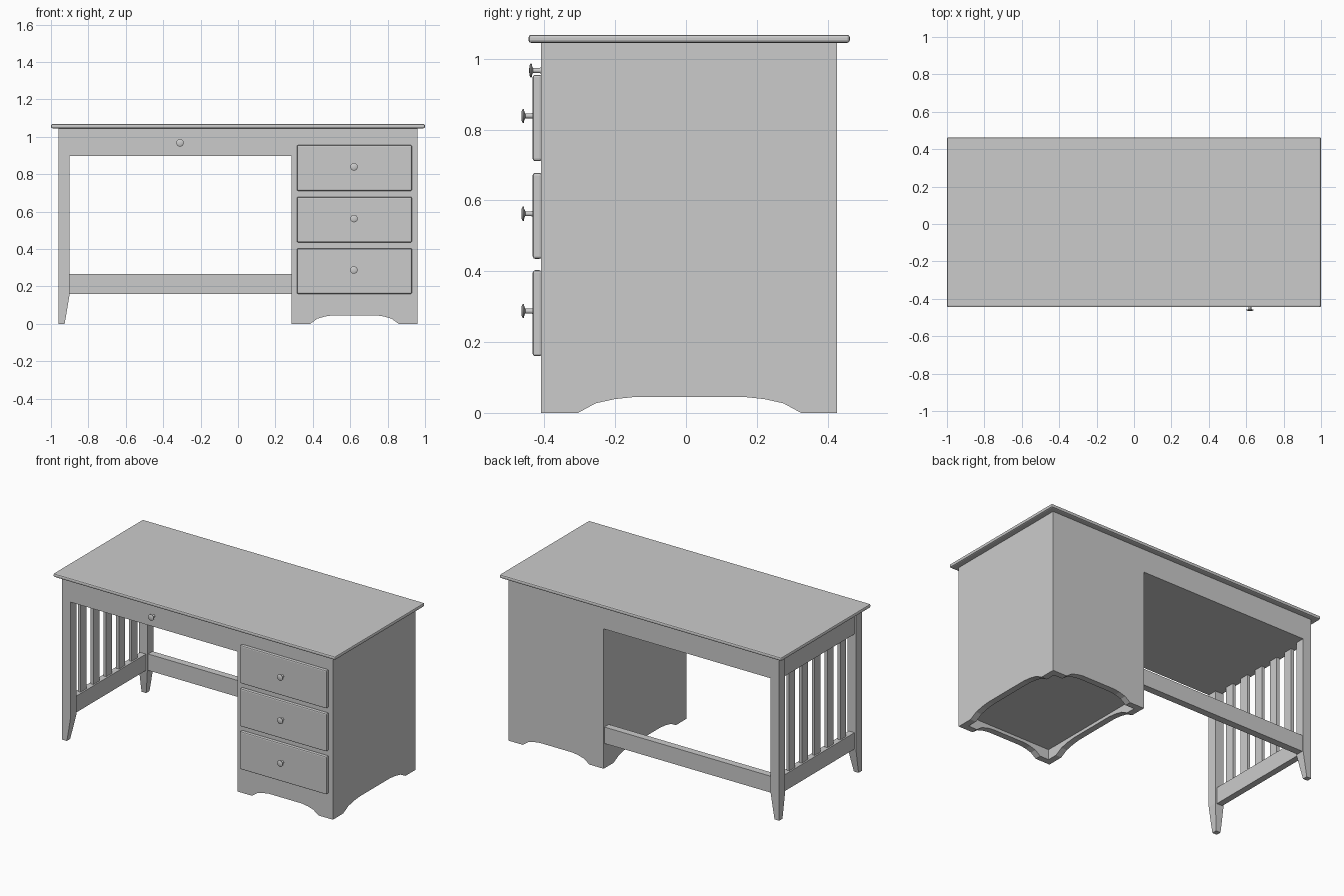
import bpy, bmesh, math
from mathutils import Matrix

if "Cube" in bpy.data.objects:
    bpy.data.objects.remove(bpy.data.objects["Cube"])

def make(name, bm):
    bmesh.ops.recalc_face_normals(bm, faces=bm.faces)
    me = bpy.data.meshes.new(name)
    bm.to_mesh(me)
    bm.free()
    ob = bpy.data.objects.new(name, me)
    bpy.context.collection.objects.link(ob)
    return ob

def box(name, x0, x1, y0, y1, z0, z1, bevel=0):
    bm = bmesh.new()
    bmesh.ops.create_cube(bm, size=1)
    for v in bm.verts:
        v.co = ((x0 + x1) / 2 + v.co.x * (x1 - x0),
                (y0 + y1) / 2 + v.co.y * (y1 - y0),
                (z0 + z1) / 2 + v.co.z * (z1 - z0))
    ob = make(name, bm)
    if bevel:
        m = ob.modifiers.new("rounded", 'BEVEL')
        m.width, m.segments = bevel, 2
    return ob

def loft(name, rings):
    bm = bmesh.new()
    rows = [[bm.verts.new(p) for p in r] for r in rings]
    n = len(rows[0])
    for a, b in zip(rows, rows[1:]):
        for i in range(n):
            bm.faces.new((a[i], a[(i + 1) % n], b[(i + 1) % n], b[i]))
    bm.faces.new(rows[0])
    bm.faces.new(rows[-1])
    return make(name, bm)

def cut(ob, cutter):
    m = ob.modifiers.new("cut", 'BOOLEAN')
    m.operation, m.solver, m.object = 'DIFFERENCE', 'EXACT', cutter
    cutter.hide_render = True
    cutter.hide_viewport = True

def knob(name, x, y, z):
    # stem flaring into a thin domed disc, turned around the y axis
    prof = [(.009, .002), (.007, -.004), (.007, -.021), (.012, -.0235),
            (.020, -.025), (.020, -.028), (.014, -.031), (.005, -.032)]
    n = 16
    rings = [[(x + r * math.cos(2 * math.pi * i / n), y + d,
               z + r * math.sin(2 * math.pi * i / n)) for i in range(n)] for r, d in prof]
    ob = loft(name, rings)
    bpy.context.view_layer.objects.active = ob
    bpy.ops.object.select_all(action='DESELECT')
    ob.select_set(True)
    bpy.ops.object.shade_smooth_by_angle(angle=math.radians(40))

FRONT, BACK, TOP = -.41, .427, 1.045

# desktop
box("desktop", -1, 1, -.445, .463, TOP, 1.068, .008)

# drawer cabinet with arched skirt and recessed underside
cab = box("cabinet", .285, .96, FRONT, BACK, 0, TOP)
def arch(c, half, s):
    left = [(-half - s * .1, -.05), (-half, 0), (-half + s * .31, .027),
            (-half + s * .65, .039), (-half + s, .045)]
    pts = left + [(-a, z) for a, z in reversed(left)]
    return [(c + a, z) for a, z in pts]
fr = arch(.6225, .236, .12)
cut(cab, loft("front_arch_cutter", [[(a, y, z) for a, z in fr] for y in (-.6, .6)]))
sd = arch(.01, .315, .16)
cut(cab, loft("side_arch_cutter", [[(x, a, z) for a, z in sd] for x in (.1, 1.1)]))
cut(cab, box("underside_cutter", .325, .92, FRONT + .04, BACK - .04, -.1, .065))

# cabinet drawers and knobs
for i, (z0, z1) in enumerate([(.16, .403), (.435, .678), (.711, .955)]):
    box(f"drawer_front_{i+1}", .315, .93, -.433, FRONT + .003, z0, z1, .007)
    knob(f"drawer_knob_{i+1}", .62, -.433, (z0 + z1) / 2 + .006)

# wide centre drawer and apron under the desktop
box("centre_drawer", -.90, .285, FRONT, BACK, .897, TOP)
knob("centre_drawer_knob", -.31, FRONT - .001, .967)

# tapered left legs, narrowing on their inner faces
for label, yo, s in (("front_leg", FRONT, 1), ("back_leg", BACK, -1)):
    rings = []
    for z, w in ((0, .033), (.08, .047), (.16, .06), (TOP, .06)):
        yi = yo + s * w
        rings.append([(-.96, yo, z), (-.96 + w, yo, z), (-.96 + w, yi, z), (-.96, yi, z)])
    loft(label, rings)

# side rails and slats
y0, y1 = FRONT + .06, BACK - .06
box("side_rail_upper", -.95, -.90, y0, y1, .897, TOP)
box("side_rail_lower", -.95, -.91, y0, y1, .16, .265)
w = .06
gap = (y1 - y0 - 5 * w) / 6
for i in range(5):
    y = y0 + gap + i * (w + gap)
    box(f"side_slat_{i+1}", -.94, -.92, y, y + w, .265, .897)

# back stretcher
box("back_stretcher", -.90, .285, .375, .42, .16, .265)
